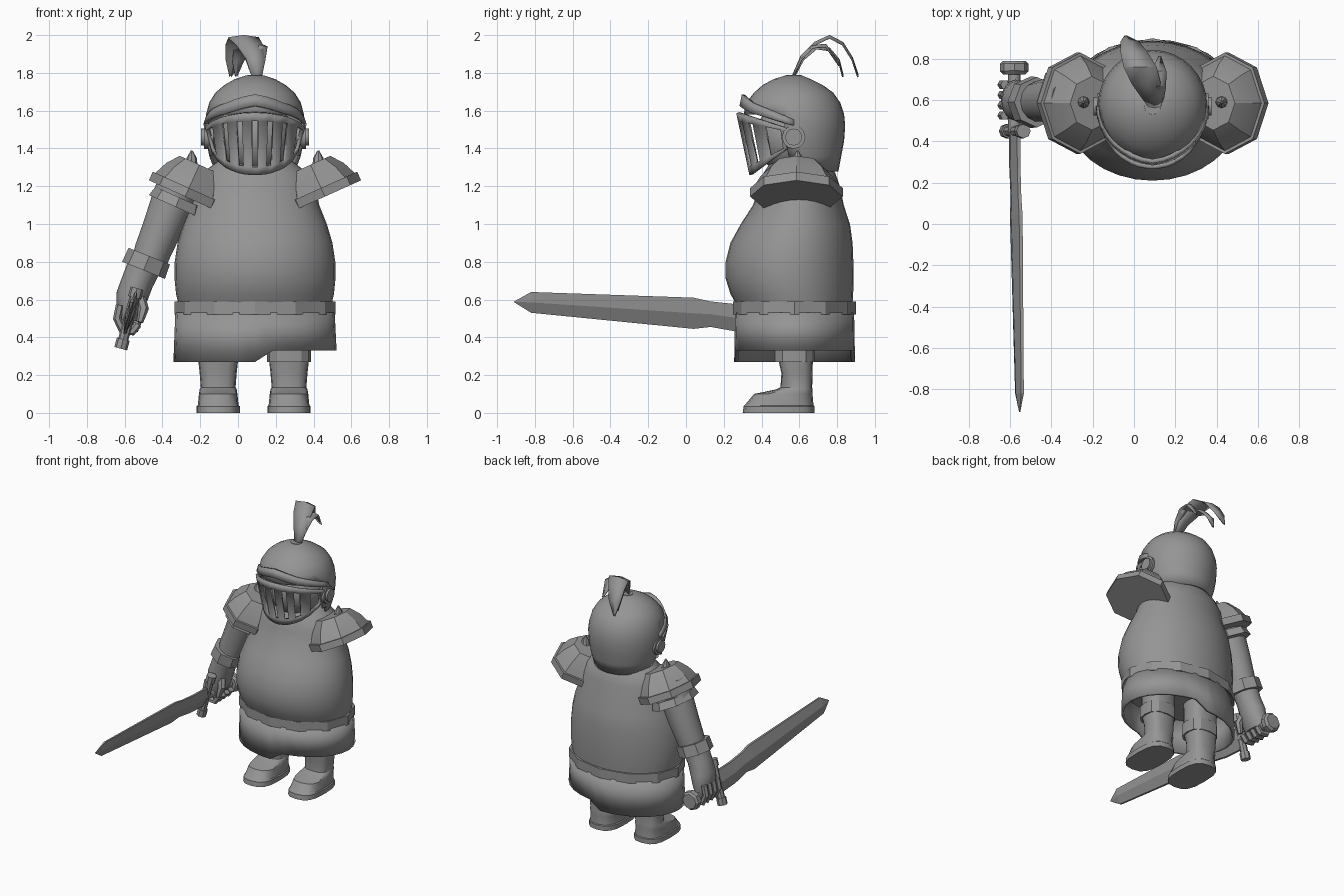
import bpy, bmesh, math
from mathutils import Vector as V

steel = bpy.data.materials.new("steel_grey")
steel.diffuse_color = (0.3, 0.3, 0.3, 1)
CX = 0.09  # body centre line
X, Y, Z = V((1, 0, 0)), V((0, 1, 0)), V((0, 0, 1))


def finish(name, bm, smooth=35, thick=0):
    bmesh.ops.recalc_face_normals(bm, faces=bm.faces)
    me = bpy.data.meshes.new(name)
    bm.to_mesh(me)
    bm.free()
    me.materials.append(steel)
    ob = bpy.data.objects.new(name, me)
    bpy.context.collection.objects.link(ob)
    if smooth:
        me.shade_smooth()
        me.set_sharp_from_angle(angle=math.radians(smooth))
    if thick:
        m = ob.modifiers.new("thickness", 'SOLIDIFY')
        m.thickness = thick
        m.offset = 0
    return ob


def loft(pts, radii, n, axis=None, caps=True, power=1.0):
    """Rings of n points along pts; radii are (across, along y) pairs."""
    bm = bmesh.new()
    pts = [V(p) for p in pts]
    rings = []
    for i, p in enumerate(pts):
        d = axis or (pts[min(i + 1, len(pts) - 1)] - pts[max(i - 1, 0)]).normalized()
        ref = X if abs(d.y) > 0.9 else Y
        u = d.cross(ref).normalized()
        v = u.cross(d).normalized()
        ring = []
        for k in range(n):
            a = 2 * math.pi * k / n
            c, s = [math.copysign(abs(t) ** power, t) for t in (math.cos(a), math.sin(a))]
            ring.append(bm.verts.new(p + u * c * radii[i][0] + v * s * radii[i][1]))
        rings.append(ring)
    for a, b in zip(rings, rings[1:]):
        for k in range(n):
            bm.faces.new((a[k], a[(k + 1) % n], b[(k + 1) % n], b[k]))
    if caps:
        bm.faces.new(rings[0])
        bm.faces.new(rings[-1])
    return bm


def stack(rows, cx, n, **kw):
    """Horizontal rings from rows of (z, half width, front y, back y)."""
    return loft([(cx, (f + b) / 2, z) for z, w, f, b in rows],
                [(w, (b - f) / 2) for z, w, f, b in rows], n, axis=Z, **kw)


# Round torso with neck
finish("torso", stack([
    (0.55, 0.40, 0.28, 0.88), (0.63, 0.418, 0.235, 0.885), (0.71, 0.426, 0.21, 0.888),
    (0.80, 0.425, 0.21, 0.886), (0.90, 0.41, 0.235, 0.882), (1.0, 0.38, 0.29, 0.868),
    (1.1, 0.34, 0.355, 0.835), (1.2, 0.32, 0.39, 0.815), (1.27, 0.28, 0.41, 0.79),
    (1.33, 0.20, 0.45, 0.75), (1.38, 0.15, 0.48, 0.70)], CX, 32), 50)

# Belt and open skirt, shorter on one side
finish("belt", stack([(0.52, 0.427, 0.25, 0.90), (0.59, 0.427, 0.25, 0.90)], CX, 12), 20)
skirt = stack([(0.27, 0.422, 0.265, 0.885), (0.53, 0.412, 0.27, 0.88)], CX, 28, caps=False)
for v in skirt.verts:
    if v.co.z < 0.4 and v.co.x > 0.17:
        v.co.z = 0.33
finish("skirt", skirt, 35, 0.02)

# Legs with boots and upper cuffs
for side, x in (("right", -0.105), ("left", 0.27)):
    finish(side + "_boot", stack([
        (0, 0.115, 0.30, 0.68), (0.035, 0.115, 0.305, 0.68), (0.04, 0.108, 0.31, 0.675),
        (0.10, 0.102, 0.36, 0.67), (0.125, 0.098, 0.48, 0.67), (0.135, 0.092, 0.50, 0.668),
        (0.21, 0.098, 0.505, 0.67), (0.30, 0.108, 0.485, 0.672), (0.52, 0.108, 0.48, 0.672)],
        x, 16, power=0.7), 35)
    finish(side + "_leg_cuff", stack([(0.27, 0.117, 0.465, 0.68), (0.36, 0.117, 0.465, 0.68)],
                                     x, 12, power=0.8), 25)

# Helmet shell with the face opening cut out
helmet = stack([
    (1.28, 0.205, 0.40, 0.80), (1.36, 0.235, 0.36, 0.815), (1.44, 0.252, 0.325, 0.83),
    (1.52, 0.258, 0.312, 0.836), (1.58, 0.252, 0.312, 0.83), (1.64, 0.236, 0.325, 0.81),
    (1.69, 0.205, 0.365, 0.775), (1.73, 0.158, 0.41, 0.72), (1.76, 0.105, 0.465, 0.66),
    (1.78, 0.045, 0.53, 0.61)], CX, 32)


def in_opening(c):
    return (c.y < 0.52 and c.z < 1.56) or c.z < 1.281 or (c.y < 0.60 and c.z < 1.34)


bmesh.ops.delete(helmet, geom=[f for f in helmet.faces if in_opening(f.calc_center_median())],
                 context='FACES')
finish("helmet", helmet, 40, 0.014)

# Head inside the helmet
head = bmesh.new()
bmesh.ops.create_uvsphere(head, u_segments=20, v_segments=12, radius=0.205)
for v in head.verts:
    v.co += V((CX, 0.575, 1.46))
finish("head", head, 60)


def face_band(name, cols, rows, point, skip, thick):
    """Curved sheet across the front of the face."""
    bm = bmesh.new()
    grid = [[bm.verts.new(point(a, r)) for r in rows] for a in cols]
    for i in range(len(cols) - 1):
        for j in range(len(rows) - 1):
            if not skip(i, j):
                bm.faces.new((grid[i][j], grid[i + 1][j], grid[i + 1][j + 1], grid[i][j + 1]))
    finish(name, bm, 35, thick)


# Visor with seven vertical slots
def visor_point(a, t):
    s, c = math.sin(a), math.cos(a)
    low, high = 1.42 - 0.16 * c, 1.495 + 0.095 * c
    return (CX + s * (0.225 + 0.035 * t), 0.57 - c * (0.225 + 0.07 * t), low + (high - low) * t)


slot_x = [-0.23, -0.155, -0.08, 0, 0.08, 0.155, 0.23]
cols = [-1.57, -1.35]
for sx in slot_x:
    cols += [math.asin((sx - 0.015) / 0.252), math.asin((sx + 0.015) / 0.252)]
cols += [1.35, 1.57]
face_band("visor", cols, [0, 0.13, 0.87, 1], visor_point,
          lambda i, j: j == 1 and i >= 2 and i % 2 == 0 and i < 16, 0.02)


# Peaked brow plate
def brow_point(a, t):
    c = max(math.cos(a), 0)
    peak = max(0, 1 - abs(a) / 0.6)
    z = 1.52 + 0.08 * c + t * (0.03 + 0.03 * c) + 0.025 * peak
    r = 0.265 - 0.012 * t
    return (CX + r * math.sin(a), 0.57 - c * (r + 0.012 * peak), z)


face_band("brow_plate", [-1.6 + 0.2 * i for i in range(17)], [0, 1], brow_point,
          lambda i, j: False, 0.02)

# Visor pivots
for s in (-1, 1):
    finish("visor_pivot", loft([(CX + s * x, 0.57, 1.46) for x in (0.22, 0.27, 0.27, 0.285)],
                               [(0.062, 0.062)] * 2 + [(0.045, 0.045)] * 2, 12), 35)

# Plume holder and feathers
finish("plume_holder", stack([(1.765, 0.045, 0.525, 0.615), (1.79, 0.04, 0.53, 0.61)], CX, 12))


def feather(name, path):
    bm = bmesh.new()
    pairs = [[bm.verts.new((x + s * w, y, z - 0.012 * abs(s))) for s in (-1, 0, 1)]
             for x, y, z, w in path]
    for a, b in zip(pairs, pairs[1:]):
        for k in (0, 1):
            bm.faces.new((a[k], a[k + 1], b[k + 1], b[k]))
    finish(name, bm, 40, 0.008)


feather("long_feather", [(0.10, 0.565, 1.785, 0.025), (0.09, 0.61, 1.89, 0.05),
                         (0.06, 0.68, 1.96, 0.07), (0.03, 0.76, 1.997, 0.08),
                         (0.0, 0.83, 1.96, 0.065), (-0.02, 0.88, 1.88, 0.045),
                         (-0.04, 0.91, 1.79, 0.005)])
feather("middle_feather", [(0.10, 0.57, 1.785, 0.025), (0.08, 0.62, 1.88, 0.04),
                           (0.05, 0.69, 1.94, 0.05), (0.02, 0.76, 1.93, 0.045),
                           (0.0, 0.81, 1.87, 0.03), (-0.01, 0.83, 1.79, 0.005)])
feather("short_feather", [(0.10, 0.565, 1.785, 0.025), (0.11, 0.61, 1.88, 0.035),
                          (0.115, 0.67, 1.945, 0.04), (0.12, 0.74, 1.95, 0.035),
                          (0.125, 0.81, 1.85, 0.005)])

# Tilted octagonal shoulder pads with a stud
for side, s in (("right", -1), ("left", 1)):
    n = V((-0.41 * s, 0, 0.91)).normalized()
    base = V((CX + 0.37 * s, 0.585, 1.145))
    finish(side + "_shoulder_pad", loft([base + n * h for h in (0, 0.05, 0.05, 0.12, 0.185)],
           [(0.21, 0.245), (0.21, 0.245), (0.195, 0.23), (0.165, 0.19), (0.115, 0.13)], 8, axis=n), 20)
    finish(side + "_pad_stud", loft([(CX + 0.335 * s, 0.59, z) for z in (1.30, 1.35, 1.39)],
                                    [(0.032, 0.032), (0.027, 0.027), (0.004, 0.004)], 8))

# Arm with gauntlet, holding the sword
finish("arm", loft([(-0.29, 0.60, 1.25), (-0.345, 0.60, 1.12), (-0.40, 0.60, 0.98),
                    (-0.45, 0.595, 0.86), (-0.48, 0.59, 0.77)],
                   [(0.12, 0.12), (0.115, 0.115), (0.105, 0.11), (0.098, 0.10), (0.09, 0.095)], 14), 40)
finish("under_pad", loft([(-0.33, 0.595, 1.09), (-0.31, 0.595, 1.14)],
                         [(0.155, 0.19), (0.14, 0.17)], 8, axis=V((0.41, 0, 0.91)).normalized()), 20)
finish("gauntlet_cuff", loft([(-0.50, 0.59, 0.755), (-0.47, 0.59, 0.83)],
                             [(0.122, 0.125), (0.118, 0.122)], 8), 20)
finish("hand", loft([(-0.495, 0.59, 0.78), (-0.53, 0.59, 0.70), (-0.56, 0.595, 0.62),
                     (-0.575, 0.60, 0.54), (-0.58, 0.60, 0.49)],
                    [(0.09, 0.095), (0.085, 0.09), (0.085, 0.10), (0.07, 0.10), (0.045, 0.095)], 12), 40)
for i in range(4):
    y = 0.525 + 0.05 * i
    finish("finger", loft([(-0.625, y, 0.57), (-0.64, y, 0.50), (-0.61, y, 0.435),
                           (-0.56, y, 0.43), (-0.53, y, 0.47)], [(0.022, 0.023)] * 5, 6), 30)
finish("thumb", loft([(-0.52, 0.55, 0.62), (-0.50, 0.52, 0.55), (-0.52, 0.51, 0.48)],
                     [(0.03, 0.03), (0.028, 0.028), (0.018, 0.018)], 6), 30)

# Sword blade: diamond sections of (y, top z, bottom z, half thickness)
lean = lambda z: -0.575 + 0.27 * (z - 0.51)
blade = bmesh.new()
rings = []
for y, t, b, w in [(0.45, 0.57, 0.42, 0.022), (0.27, 0.575, 0.43, 0.022), (0.13, 0.59, 0.455, 0.022),
                   (0.04, 0.61, 0.445, 0.024), (-0.82, 0.64, 0.53, 0.018), (-0.91, 0.59, 0.586, 0.003)]:
    m = (t + b) / 2
    e = w * 0.35
    rings.append([blade.verts.new((lean(z) + o, y, z)) for z, o in
                  ((t, -e), (t, e), (m, w), (b, e), (b, -e), (m, -w))])
for a, b in zip(rings, rings[1:]):
    for k in range(6):
        blade.faces.new((a[k], a[(k + 1) % 6], b[(k + 1) % 6], b[k]))
blade.faces.new(rings[0])
blade.faces.new(rings[-1])
finish("sword_blade", blade, 0)

# Sword grip, guard and pommel
finish("sword_grip", loft([(-0.58, 0.44, 0.495), (-0.58, 0.74, 0.48)], [(0.03, 0.03)] * 2, 8), 50)
finish("sword_guard", loft([(lean(z), 0.45, z) for z in (0.34, 0.39, 0.39, 0.61, 0.61, 0.66)],
                           [(0.035, 0.035)] * 2 + [(0.027, 0.027)] * 2 + [(0.035, 0.035)] * 2, 8), 25)
finish("sword_pommel", loft([(-0.58, 0.725, 0.48), (-0.58, 0.74, 0.48), (-0.58, 0.775, 0.478),
                             (-0.58, 0.79, 0.478)],
                            [(0.055, 0.055), (0.07, 0.07), (0.07, 0.07), (0.055, 0.055)], 8), 25)
